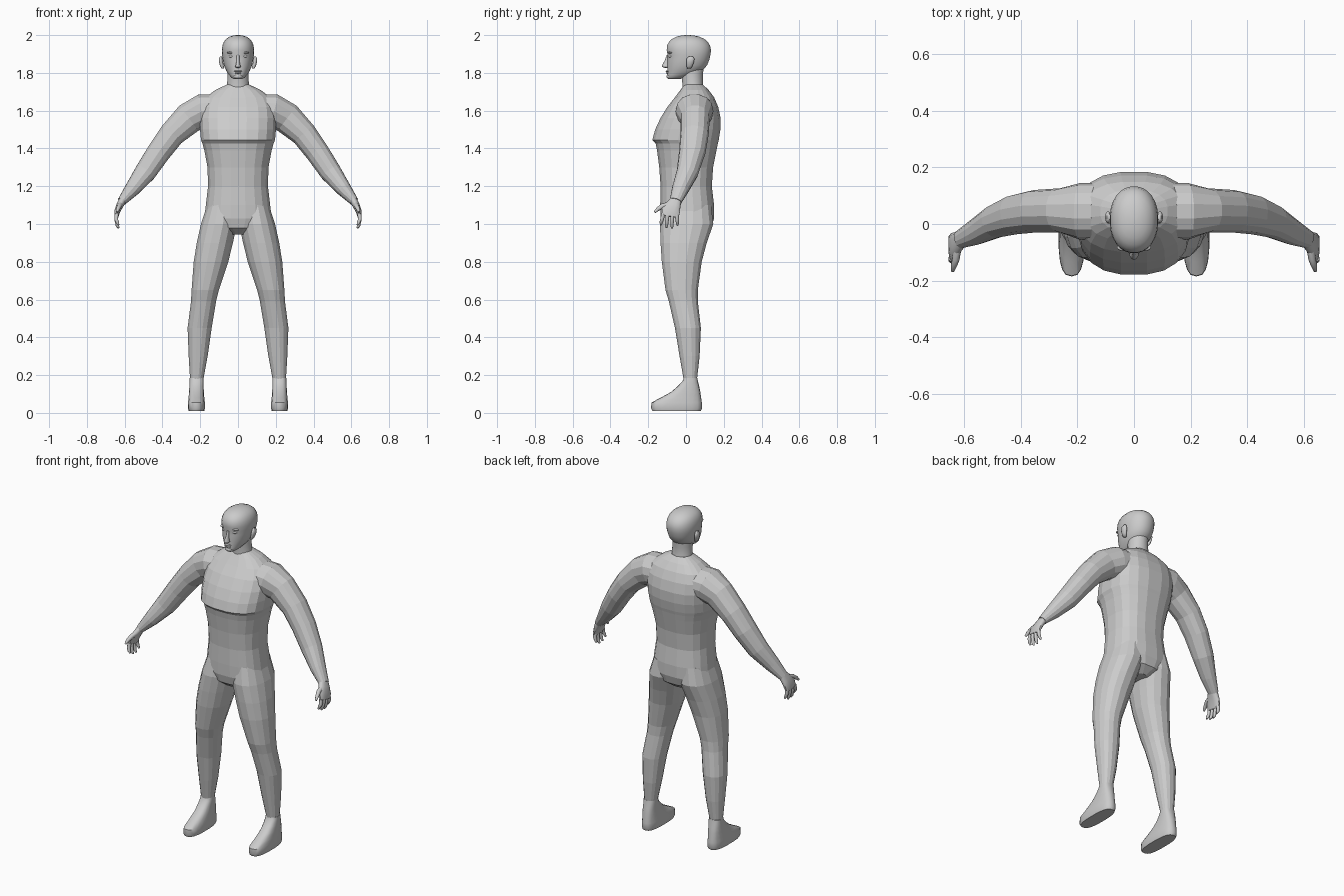
import bpy, bmesh, math
from mathutils import Vector

Y, Z = Vector((0, 1, 0)), Vector((0, 0, 1))


def loft(name, rings, n=16, power=2.0, flat=False, smooth=None, mirror=False):
    """Capped skin through rings (x, y, z, radius_u, radius_v) with superellipse sections."""
    bm = bmesh.new()
    pts = [Vector(r[:3]) for r in rings]
    loops = []
    for i, r in enumerate(rings):
        w = Z if flat else (pts[min(i + 1, len(pts) - 1)] - pts[max(i - 1, 0)]).normalized()
        u = Y.cross(w).normalized()
        v = w.cross(u)
        loop = []
        for k in range(n):
            t = 2 * math.pi * (k + 0.5) / n
            c, s = math.cos(t), math.sin(t)
            c = math.copysign(abs(c) ** (2 / power), c)
            s = math.copysign(abs(s) ** (2 / power), s)
            loop.append(bm.verts.new(pts[i] + u * c * r[3] + v * s * r[4]))
        loops.append(loop)
    for a, b in zip(loops, loops[1:]):
        for k in range(n):
            bm.faces.new((a[k], a[(k + 1) % n], b[(k + 1) % n], b[k]))
    bm.faces.new(loops[0])
    bm.faces.new(loops[-1])
    return finish(name, bm, smooth, mirror)


def finish(name, bm, smooth=None, mirror=False):
    bmesh.ops.recalc_face_normals(bm, faces=bm.faces)
    me = bpy.data.meshes.new(name)
    bm.to_mesh(me)
    bm.free()
    if smooth:
        me.shade_smooth()
        me.set_sharp_from_angle(angle=math.radians(smooth))
    ob = bpy.data.objects.new(name, me)
    bpy.context.collection.objects.link(ob)
    if mirror:
        ob.modifiers.new("mirror", 'MIRROR')
    return ob


def level(rows):
    """Turn (z, x_min, x_max, y_front, y_back) into level rings."""
    return [((a + b) / 2, (f + k) / 2, z, (b - a) / 2, (k - f) / 2) for z, a, b, f, k in rows]


def centred(rows):
    """Turn (z, half_width, y_front, y_back) into level rings."""
    return level([(z, -a, a, f, k) for z, a, f, k in rows])


def ball(name, loc, size, mirror=False, seg=14):
    bm = bmesh.new()
    bmesh.ops.create_uvsphere(bm, u_segments=seg, v_segments=seg // 2 + 1, radius=1)
    for v in bm.verts:
        v.co = Vector(loc) + Vector([c * s for c, s in zip(v.co, size)])
    return finish(name, bm, 60, mirror)


# Torso, with the chest shelf at 1.43
body = loft("body", centred([
    (0.945, .05, -.08, .09), (0.98, .14, -.125, .135), (1.03, .18, -.137, .15),
    (1.10, .172, -.138, .15), (1.20, .16, -.136, .138), (1.30, .163, -.143, .145),
    (1.39, .18, -.155, .163), (1.425, .19, -.162, .17), (1.445, .198, -.18, .175),
    (1.50, .203, -.165, .184), (1.56, .205, -.137, .185), (1.62, .20, -.10, .172),
    (1.67, .175, -.06, .15), (1.71, .12, -.03, .12), (1.738, .06, -.01, .09)]),
    n=20, power=2.5, flat=True)

# Arms
arms = loft("arms", [
    (.10, .045, 1.60, .09, .10), (.19, .045, 1.597, .092, .10),
    (.26, .048, 1.56, .085, .078), (.35, .045, 1.475, .07, .075),
    (.42, .033, 1.38, .064, .07), (.49, .008, 1.275, .058, .058),
    (.56, -.03, 1.185, .041, .045), (.615, -.055, 1.12, .024, .032)],
    n=14, power=2.2, mirror=True)

# Legs
legs = loft("legs", level([
    (1.10, .01, .165, -.12, .135), (1.00, .004, .198, -.14, .147),
    (0.90, .025, .22, -.137, .112), (0.80, .05, .236, -.13, .085),
    (0.65, .10, .247, -.11, .064), (0.59, .115, .25, -.092, .064),
    (0.45, .138, .268, -.06, .08), (0.30, .16, .262, -.035, .073),
    (0.17, .184, .254, -.012, .058)]),
    n=16, power=2.2, flat=True, mirror=True)

# Weld limbs and torso into one skin
for limb in (arms, legs):
    m = body.modifiers.new("weld", 'BOOLEAN')
    m.operation, m.solver, m.object = 'UNION', 'EXACT', limb
bpy.context.view_layer.update()
skin = bpy.data.meshes.new_from_object(body.evaluated_get(bpy.context.evaluated_depsgraph_get()))
body.modifiers.clear()
body.data = skin
for limb in (arms, legs):
    bpy.data.objects.remove(limb)

# Shoes
loft("shoes", level([
    (.01, .178, .262, -.178, .078), (.025, .174, .266, -.185, .085),
    (.055, .175, .265, -.183, .084), (.08, .178, .262, -.135, .08),
    (.11, .18, .26, -.08, .076), (.14, .182, .258, -.045, .07),
    (.168, .181, .257, -.018, .063), (.185, .182, .256, -.012, .06)]),
    n=18, power=2.7, flat=True, smooth=40, mirror=True)

# Hands: palm, four fingers and a thumb
loft("palms", [(.61, -.053, 1.127, .021, .03), (.625, -.066, 1.10, .019, .04),
               (.638, -.08, 1.07, .016, .05), (.644, -.085, 1.04, .011, .046)],
     n=12, power=2.4, smooth=50, mirror=True)
for i, tip in enumerate((.995, .98, .977, .992)):
    y = -.121 + i * .024
    yt = -.132 + i * .029
    loft("finger_%d" % (i + 1), [
        (.643, y, 1.052, .011, .011), (.645, (y + yt) / 2, 1.025, .0105, .0105),
        (.639, yt, tip + .014, .009, .009), (.632, yt, tip, .005, .005)],
        n=8, smooth=60, mirror=True)
loft("thumbs", [(.622, -.085, 1.105, .014, .014), (.628, -.125, 1.095, .013, .013),
                (.636, -.15, 1.078, .0105, .0105), (.64, -.166, 1.062, .006, .006)],
     n=8, smooth=60, mirror=True)

# Neck and head
loft("neck", centred([(1.715, .064, -.02, .096), (1.745, .058, -.02, .09),
                      (1.79, .056, -.025, .09), (1.83, .055, -.03, .095)]),
     n=20, flat=True, smooth=50)
loft("head", centred([
    (1.767, .022, -.094, -.035), (1.776, .036, -.10, .0), (1.79, .048, -.10, .045),
    (1.81, .062, -.098, .085), (1.84, .075, -.10, .112), (1.87, .081, -.098, .124),
    (1.895, .085, -.098, .13), (1.92, .086, -.103, .133), (1.945, .083, -.101, .128),
    (1.965, .075, -.09, .115), (1.98, .063, -.074, .097), (1.992, .044, -.05, .07),
    (1.998, .024, -.022, .04), (2.0, .008, .0, .018)]),
    n=28, power=2.15, flat=True, smooth=70)

# Face details
loft("nose", centred([(1.826, .008, -.112, -.085), (1.832, .016, -.126, -.085),
                      (1.84, .013, -.127, -.085), (1.865, .008, -.113, -.085),
                      (1.895, .007, -.102, -.085)]), n=10, flat=True, smooth=60)
ball("upper_lip", (0, -.097, 1.809), (.022, .011, .005))
ball("lower_lip", (0, -.096, 1.8), (.018, .011, .005))
ball("chin", (0, -.088, 1.781), (.024, .016, .013))
ball("eyes", (.035, -.081, 1.888), (.015, .012, .008), mirror=True)
ball("brows", (.036, -.082, 1.907), (.024, .014, .006), mirror=True)

# Ears, tilted outward at the back
loft("ears", [(.079, .016, 1.822, .007, .010), (.085, .018, 1.835, .010, .016),
              (.09, .022, 1.857, .011, .021), (.092, .024, 1.875, .010, .021),
              (.09, .025, 1.887, .006, .012)], n=12, flat=True, smooth=60, mirror=True)
